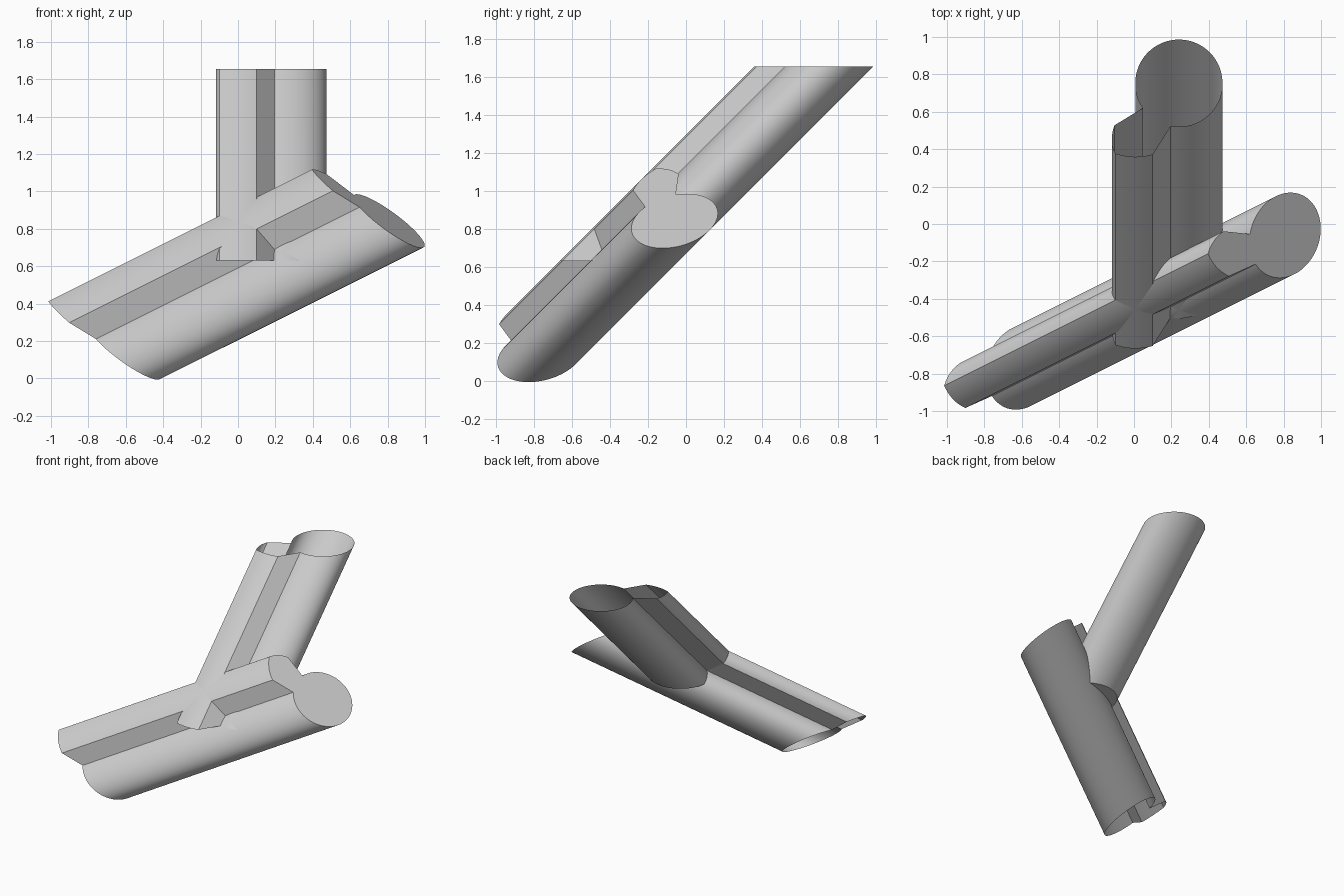
import bpy
import bmesh
from math import cos, sin, pi, radians
from mathutils import Matrix, Vector

cube = bpy.data.objects.get("Cube")
if cube:
    bpy.data.objects.remove(cube, do_unlink=True)

grey = bpy.data.materials.new("light grey")
grey.use_nodes = True
grey.diffuse_color = (0.6, 0.6, 0.6, 1)
grey.node_tree.nodes["Principled BSDF"].inputs["Base Color"].default_value = grey.diffuse_color

RADIUS = 0.233


def bulge(a, b, height, steps=14):
    """Shallow arc from a to b, bowed to the right of its direction."""
    a, b = Vector(a), Vector(b)
    side = Vector((b.y - a.y, a.x - b.x)).normalized()
    return [a.lerp(b, i / steps) + side * height * (1 - (2 * i / steps - 1) ** 2)
            for i in range(steps + 1)]


def keyhole_profile():
    """Large round channel joined by a web to a small rounded key."""
    start, end, steps = radians(-101), radians(214.7), 90
    pts = [Vector((RADIUS * cos(t), RADIUS * sin(t)))
           for t in (start + (end - start) * i / steps for i in range(steps + 1))]
    pts += bulge((-0.344, -0.225), (-0.34, -0.375), 0.016)
    pts += bulge((-0.34, -0.375), (-0.14, -0.38), 0.016)[1:]
    return pts


def sheared_tube(name, matrix, depth, cap_top, cap_bottom):
    """Extrude the profile down a 45 degree slant, leaving one end open."""
    bm = bmesh.new()
    pts = keyhole_profile()
    top = [bm.verts.new(matrix @ Vector((p.x, p.y, 0))) for p in pts]
    low = [bm.verts.new(matrix @ Vector((p.x, p.y - depth, -depth))) for p in pts]
    for i in range(len(pts)):
        j = (i + 1) % len(pts)
        bm.faces.new((top[i], low[i], low[j], top[j]))
    if cap_top:
        bm.faces.new(top)
    if cap_bottom:
        bm.faces.new(low[::-1])
    mesh = bpy.data.meshes.new(name)
    bm.to_mesh(mesh)
    bm.free()
    mesh.materials.append(grey)
    obj = bpy.data.objects.new(name, mesh)
    bpy.context.collection.objects.link(obj)
    bpy.ops.object.select_all(action='DESELECT')
    obj.select_set(True)
    bpy.context.view_layer.objects.active = obj
    bpy.ops.object.shade_smooth_by_angle(angle=radians(25))


# Rising branch, open at its top
sheared_tube("rising_branch", Matrix.Translation((0.24, 0.753, 1.655)), 1.025, False, True)

# Cross branch: same section swung about the shared slanted axis, open at its low end
swing = Matrix.Rotation(radians(-54.74), 4, Vector((0, -1, 1)))
sheared_tube("cross_branch", Matrix.Translation((0.808, -0.06, 0.842)) @ swing, 1.221, True, False)
